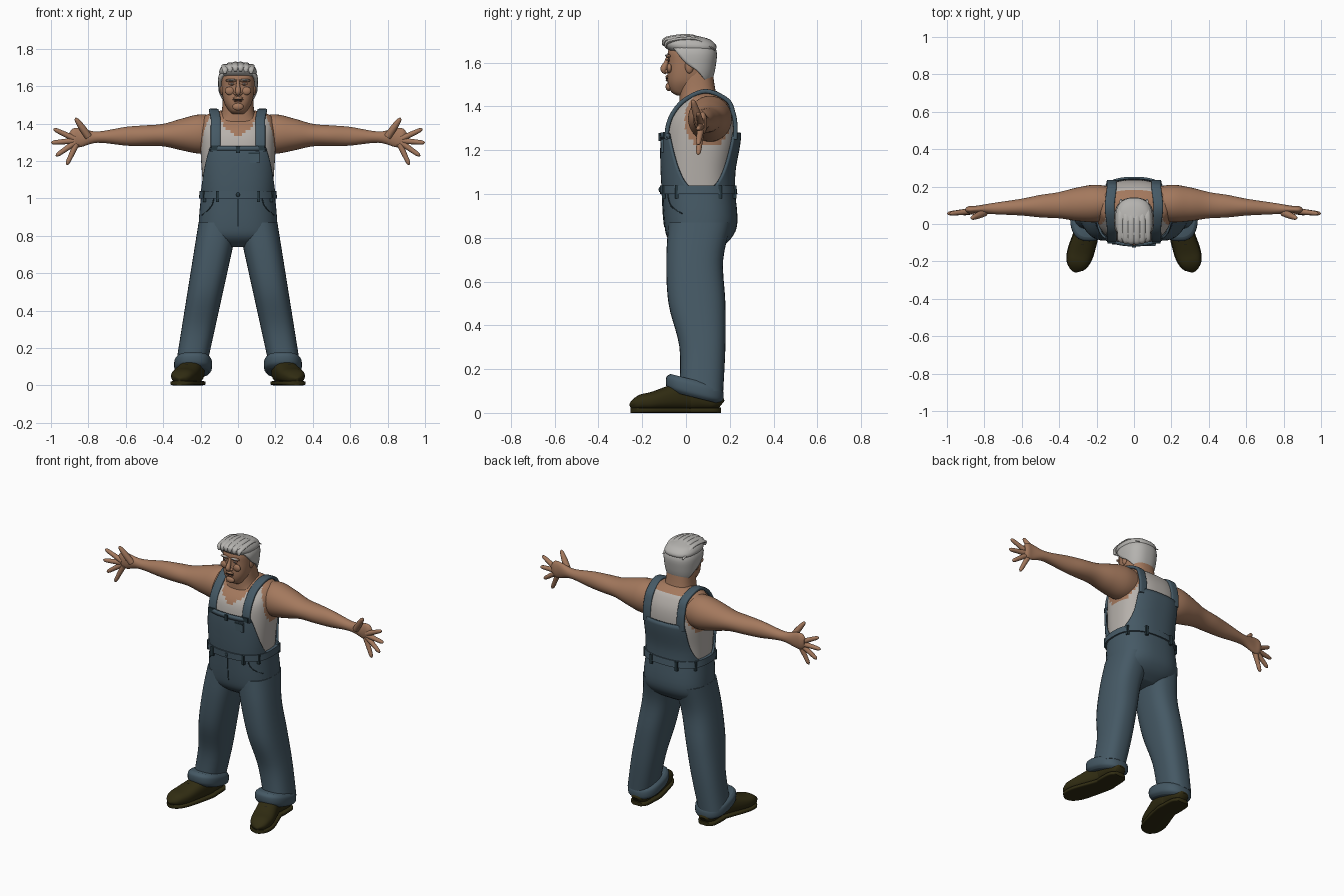
import bpy, bmesh, math
from mathutils import Vector, Matrix

if "Cube" in bpy.data.objects:
    bpy.data.objects.remove(bpy.data.objects["Cube"], do_unlink=True)


def material(name, red, green, blue):
    mat = bpy.data.materials.new(name)
    mat.use_nodes = True
    mat.diffuse_color = (red, green, blue, 1)
    bsdf = next(node for node in mat.node_tree.nodes if node.type == "BSDF_PRINCIPLED")
    bsdf.inputs["Base Color"].default_value = (red, green, blue, 1)
    return mat


skin = material("skin", .37, .19, .11)
ruddy = material("ruddy skin", .22, .1, .06)
denim = material("denim", .06, .1, .13)
seam = material("dark denim", .02, .04, .05)
shirt = material("shirt white", .47, .44, .41)
hair = material("grey hair", .46, .45, .43)
leather = material("boot leather", .03, .025, .006)
dark = material("near black", .01, .01, .01)

BODY_POWER = 2.5  # squareness of the body cross-sections


def finish(name, bm, materials, mirror=False, rule=None, closed=True):
    if closed:
        bmesh.ops.recalc_face_normals(bm, faces=bm.faces)
    if rule:
        for face in bm.faces:
            face.material_index = rule(face.calc_center_median())
    mesh = bpy.data.meshes.new(name)
    bm.to_mesh(mesh)
    bm.free()
    for mat in materials:
        mesh.materials.append(mat)
    mesh.shade_smooth()
    mesh.set_sharp_from_angle(angle=math.radians(50))
    ob = bpy.data.objects.new(name, mesh)
    bpy.context.scene.collection.objects.link(ob)
    if mirror:
        ob.modifiers.new("mirror", "MIRROR")
    return ob


def smooth(rows, steps=5):
    """Catmull-Rom resampling of rows of numbers."""
    out = []
    for i in range(len(rows) - 1):
        before, start = rows[max(i - 1, 0)], rows[i]
        end, after = rows[i + 1], rows[min(i + 2, len(rows) - 1)]
        for step in range(steps):
            t = step / steps
            out.append([b + t / 2 * ((c - a) + t * (2 * a - 5 * b + 4 * c - d)
                                     + t * t * (3 * b - a - 3 * c + d))
                        for a, b, c, d in zip(before, start, end, after)])
    return out + [list(rows[-1])]


def oval(angle, power):
    """Unit superellipse: sideways and forward parts, starting at the front."""
    bend = 2 / power
    across, ahead = math.sin(angle), math.cos(angle)
    return math.copysign(abs(across) ** bend, across), math.copysign(abs(ahead) ** bend, ahead)


def loft(name, rings, materials, sides=32, power=2, mirror=False, rule=None):
    """Skin rings given as (centre, side vector, depth vector) and cap both ends."""
    bm = bmesh.new()
    loops = []
    for centre, side, depth in rings:
        shape = [oval(math.tau * j / sides, power) for j in range(sides)]
        loops.append([bm.verts.new(centre + side * s - depth * d) for s, d in shape])
    for low, high in zip(loops, loops[1:]):
        for j in range(sides):
            k = (j + 1) % sides
            bm.faces.new((low[j], low[k], high[k], high[j]))
    bm.faces.new(loops[0])
    bm.faces.new(loops[-1])
    return finish(name, bm, materials, mirror, rule)


def stack(name, rows, materials, tilt=0, power=BODY_POWER, **options):
    """Upright loft from rows of (height, front, back, half width, optional centre x)."""
    rings = []
    for z, front, back, width, *x in smooth(rows):
        half = (back - front) / 2
        rings.append((Vector((x[0] if x else 0, (front + back) / 2, z)),
                      Vector((width, 0, 0)), Vector((0, half, tilt * half))))
    return loft(name, rings, materials, power=power, **options)


def tube(name, rows, mat, side="Y", **options):
    """Loft along a path of (x, y, z, half size on the side axis, other half size)."""
    rows = smooth(rows)
    points = [Vector(row[:3]) for row in rows]
    axis = Vector((side == "X", side == "Y", 0))
    rings = []
    for i, row in enumerate(rows):
        along = (points[min(i + 1, len(points) - 1)] - points[max(i - 1, 0)]).normalized()
        across = (axis - along * axis.dot(along)).normalized()
        rings.append((points[i], across * row[3], along.cross(across) * row[4]))
    return loft(name, rings, [mat], **options)


def section(profile, z):
    """Centre y, half depth and half width of a profile at a height."""
    rows = smooth(profile)
    low, high = next(((a, b) for a, b in zip(rows, rows[1:]) if z <= b[0]), rows[-2:])
    t = min(1, max(0, (z - low[0]) / (high[0] - low[0])))
    front, back, width = [a + (b - a) * t for a, b in zip(low, high)][1:4]
    return (front + back) / 2, (back - front) / 2, width


def surface_y(profile, x, z, back=False):
    centre, half, width = section(profile, z)
    half *= (1 - (x / width) ** BODY_POWER) ** (1 / BODY_POWER)
    return centre + half if back else centre - half


def patch(name, profile, edge, mat, offset, thickness, back=False, columns=28):
    """Panel hugging a profile; its side edges lie at depth y for each (z, y)."""
    bm = bmesh.new()
    grid = []
    for z, y in edge:
        centre, half, width = section(profile, z)
        reach = max(-1, min(1, (y - centre if back else centre - y) / half))
        spread = math.acos(math.copysign(abs(reach) ** (BODY_POWER / 2), reach))
        row = []
        for j in range(columns + 1):
            s, d = oval(math.pi * back + spread * (2 * j / columns - 1), BODY_POWER)
            row.append(bm.verts.new(((width + offset) * s, centre - (half + offset) * d, z)))
        grid.append(row)
    for low, high in zip(grid, grid[1:]):
        for j in range(columns):
            bm.faces.new((low[j], low[j + 1], high[j + 1], high[j]))
    solidify = finish(name, bm, [mat], closed=False).modifiers.new("thickness", "SOLIDIFY")
    solidify.thickness, solidify.offset = thickness, 0


def attach(name, profile, x, z, size, mat, lift=0, box=False, back=False, mirror=None):
    """Ellipsoid or box set on a profile's surface; mirrored when off centre."""
    y = surface_y(profile, x, z, back) + (lift if back else -lift)
    place = Matrix.Translation((x, y, z)) @ Matrix.Diagonal((*size, 1))
    bm = bmesh.new()
    if box:
        bmesh.ops.create_cube(bm, size=2, matrix=place)
    else:
        bmesh.ops.create_uvsphere(bm, u_segments=20, v_segments=12, radius=1, matrix=place)
    finish(name, bm, [mat], x > 0 if mirror is None else mirror)


# Torso: undershirt with bare neckline and armholes
torso = [(.96, -.09, .21, .18), (1.1, -.1, .21, .19), (1.25, -.1, .235, .2), (1.35, -.08, .23, .2),
         (1.42, -.02, .2, .19), (1.45, .01, .17, .16), (1.47, .05, .14, .09)]


def is_bare(point):
    x, y, z = point
    neckline = z > (1.34 + 9 * x * x if y < .08 else 1.44) and abs(x) < .11
    armhole = abs(x) > .12 and math.hypot(y - .1, .8 * (z - 1.34)) < .105
    return int(neckline or armhole)


stack("undershirt_torso", torso, [shirt, skin], sides=96, rule=is_bare)
stack("neck", [(1.4, -.03, .17, .13), (1.45, -.03, .14, .09), (1.57, -.03, .12, .08)], [skin])

# Arms: (x, half depth, half height), drooping and drifting forward towards the hand
arm = [(.1, .08, .09), (.2, .1, .105), (.3, .09, .085), (.4, .07, .06), (.5, .06, .055), (.6, .045, .05),
       (.75, .03, .03), (.84, .02, .05), (.88, .02, .05), (.9, .01, .03)]
tube("arms", [(x, .12 - .05 * x, 1.35 - .03 * x, a, b) for x, a, b in arm], skin, mirror=True)

# Fingers fan out from the palm
for i, label in enumerate(("index", "middle", "ring", "little")):
    angle = math.radians(25 - 30 * i)
    path = [(.855 + reach * math.cos(angle), .07 - .1 * reach, 1.31 + reach * math.sin(angle), r, r)
            for reach, r in ((.02, .017), (.08, .014), (.13, .011), (.145, .002))]
    tube(label + "_fingers", path, skin, sides=12, mirror=True)
tube("thumbs", [(.8 + .07 * t, .06 - .03 * t, 1.33 + .1 * t, r, r)
                for t, r in ((0, .02), (.5, .018), (.9, .011), (1, .002))], skin, sides=12, mirror=True)

# Trousers: seat, legs that spread downwards, turned-up cuffs, waistband
hips = [(.74, -.02, .13, .1), (.79, -.08, .2, .2), (.87, -.1, .235, .21), (1.04, -.11, .22, .195)]
leg = [(.1, -.03, .17), (.3, -.03, .18), (.5, -.08, .18), (.7, -.09, .17), (.87, -.08, .21)]
stack("trouser_seat", hips, [denim], sides=48)
stack("trouser_legs", [(z, front, back, .08 + .03 * z, .27 - .19 * z) for z, front, back in leg],
      [denim], mirror=True)
stack("trouser_cuffs", [(z, .04 - 1.3 * w, .04 + 1.3 * w, w, .24)
                        for z, w in ((.07, .085), (.09, .1), (.13, .1), (.15, .085))],
      [denim], tilt=-.25, mirror=True)
band = [(z, *section(hips, z)) for z in (1, 1.02, 1.04)]
stack("waistband", [(z, y - d - .01, y + d + .01, w + .01) for z, y, d, w in band], [denim], sides=48)


# Bib and back panel, bounded by a rounded opening at each side
def opening(z, direction):
    return z, .07 + direction * .14 * ((z - 1.02) / .26) ** .35


heights = [1.02 + .26 * (i / 20) ** 2 for i in range(21)]
patch("front_bib", torso, [opening(z, -1) for z in heights], denim, .01, .012)
patch("bib_hem", torso, [opening(z, -1) for z in heights[-2:]], denim, .015, .01)
patch("back_panel", torso, [opening(z, 1) for z in heights], denim, .01, .012, back=True)

# Shoulder straps follow the chest, cross the shoulder and run down the back
climb = [1.25 + .06 * i for i in range(4)]
strap = [(.12, surface_y(torso, .12, z) - .01, z) for z in climb] + [(.13, .09, 1.47)]
strap += [(.12, surface_y(torso, .12, z, True) + .01, z) for z in reversed(climb)]
tube("shoulder_straps", [(*point, .026, .01) for point in strap], denim, "X", sides=20, power=4, mirror=True)

# Buckles, belt loops, pocket and seams
attach("strap_buckles", torso, .12, 1.27, (.022, .006, .014), seam, lift=.02, box=True)
attach("bib_button", torso, 0, 1.26, (.01, .006, .018), seam, lift=.02, box=True)
attach("bib_pocket", torso, .085, 1.22, (.03, .006, .03), denim, lift=.015, box=True, mirror=False)
attach("pocket_flap", torso, .085, 1.24, (.03, .004, .004), seam, lift=.02, box=True, mirror=False)
for label, x, back in (("front", .11, False), ("side", .18, False), ("rear", .09, True), ("hip", .18, True)):
    attach(label + "_belt_loops", hips, x, 1.01, (.008, .008, .03), seam, lift=.01, box=True, back=back)
attach("waist_button", hips, 0, 1.02, (.01, .006, .012), seam, lift=.01)
fly = [(0, 1 - .05 * i) for i in range(4)]
pocket = [(.13 + .007 * i * i, 1 - .03 * i) for i in range(4)]
for label, line in (("fly_seam", fly), ("pocket_seams", pocket)):
    tube(label, [(x, surface_y(hips, x, z), z, .003, .003) for x, z in line],
         seam, "X", sides=8, mirror=line is pocket)

# Boots: (y, half width, height), toes turned outwards
foot = [(.16, .03, .05), (.13, .055, .09), (.05, .06, .14), (0, .06, .14), (-.14, .068, .09),
        (-.2, .06, .075), (-.235, .04, .05), (-.25, .01, .03)]


def toe_out(y):
    return .24 + .3 * max(-y, 0)


tube("boots", [(toe_out(y), y, .01 + h / 2, w, h / 2) for y, w, h in foot], leather, "X",
     power=BODY_POWER, mirror=True)
tube("boot_soles", [(toe_out(y), y, .012, w + .004, .012) for y, w, h in foot], leather, "X",
     power=5, mirror=True)
for i in range(3):
    y, z = -.05 - .03 * i, .13 - .01 * i
    tube(f"boot_laces_{i}", [(toe_out(y) + .03 * s, y, z - .01 * s * s, .004, .004) for s in (-1, 0, 1)],
         dark, sides=8, mirror=True)

# Head and face
head = [(1.45, -.04, .02, .03), (1.47, -.07, .05, .05), (1.52, -.085, .1, .077), (1.6, -.083, .12, .088),
        (1.66, -.08, .12, .085), (1.7, -.04, .08, .05)]
stack("head", head, [skin])
tube("nose", [(0, y, z, r, r) for y, z, r in ((-.08, 1.63, .008), (-.09, 1.6, .011), (-.102, 1.57, .015),
                                              (-.09, 1.55, .006))], skin, "X", sides=16)
attach("nostrils", head, .014, 1.56, (.009, .012, .009), skin)
attach("chin", head, 0, 1.49, (.03, .014, .02), skin)
attach("cheeks", head, .045, 1.575, (.025, .012, .022), skin)
attach("upper_lip", head, 0, 1.536, (.027, .008, .008), skin)
attach("mouth", head, 0, 1.527, (.029, .009, .003), dark)
attach("lower_lip", head, 0, 1.52, (.022, .008, .006), ruddy)
attach("eye_sockets", head, .034, 1.613, (.018, .005, .009), ruddy)
attach("eyes", head, .034, 1.612, (.011, .008, .005), shirt)
attach("pupils", head, .034, 1.612, (.004, .01, .004), dark)
attach("brow_ridges", head, .035, 1.63, (.032, .012, .009), skin)
attach("eyebrows", head, .036, 1.633, (.026, .009, .005), hair, lift=.008)
attach("ears", head, .085, 1.585, (.012, .02, .034), skin, lift=-.03)

# Hair: sides and back, crown, and locks swept over the top
hairline = smooth([(1.5, .09), (1.56, .05), (1.6, 0), (1.68, -.06)])
patch("side_and_back_hair", head, hairline, hair, .01, .016, back=True)
stack("crown_hair", [(1.65, -.07, .13, .09), (1.67, -.095, .14, .1), (1.69, -.105, .13, .097),
                     (1.71, -.1, .1, .08), (1.725, -.05, .04, .03)], [hair])
for i in range(6):
    x = .028 * i - .07
    drop = 2.6 * x * x
    tube(f"hair_lock_{i}", [(x, y + drop, z - drop, w, w / 2) for y, z, w in (
        (-.105, 1.68, .008), (-.09, 1.71, .018), (.03, 1.72, .018), (.12, 1.67, .005))], hair, "X", sides=12)
